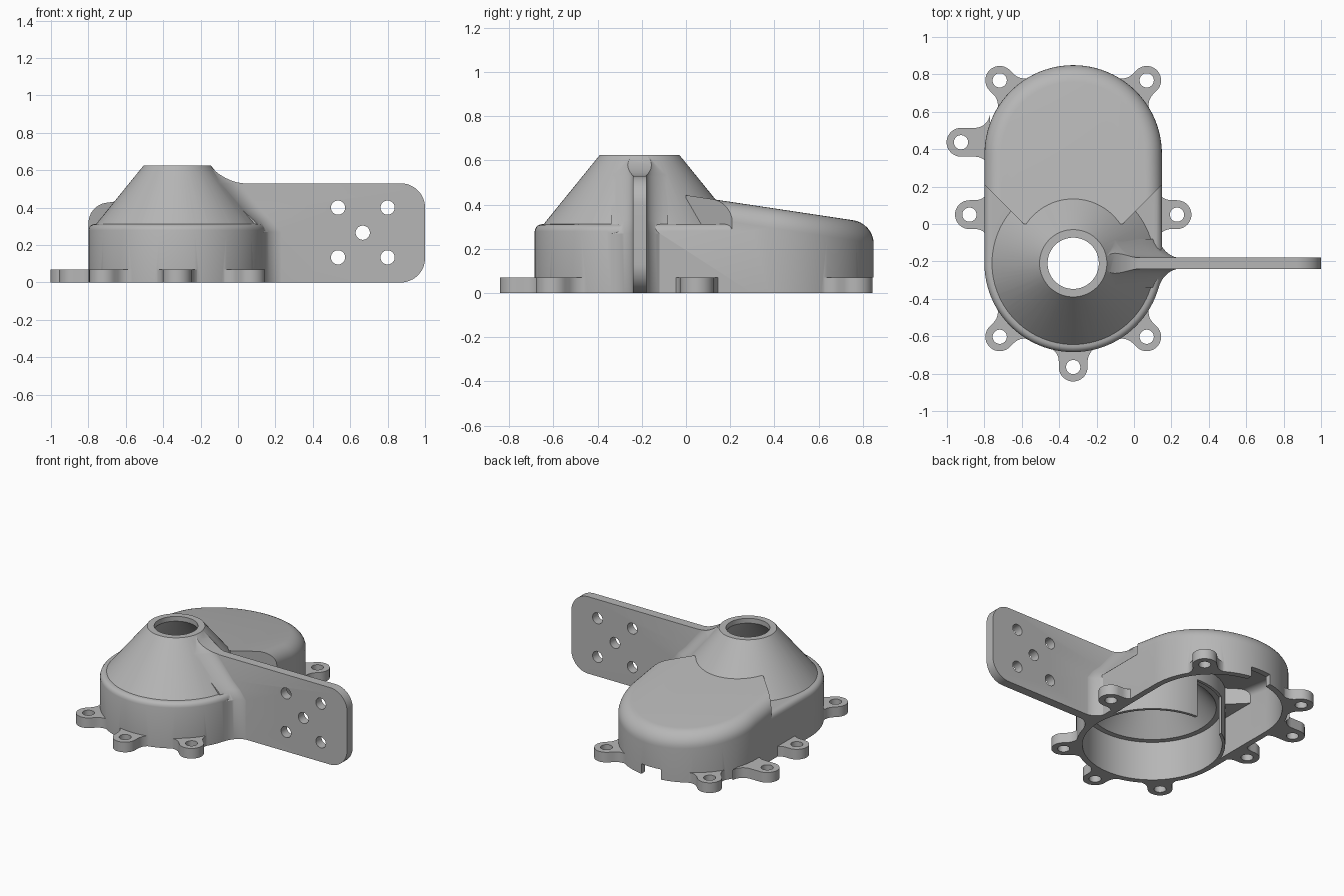
import bpy, bmesh, math
from mathutils import Vector

if "Cube" in bpy.data.objects:
    bpy.data.objects.remove(bpy.data.objects["Cube"])

CX, YF, YB, R = -0.325, -0.21, 0.375, 0.475   # shared axis, front/back arc centres, outer radius
N = 96


def finish(name, bm):
    bmesh.ops.recalc_face_normals(bm, faces=bm.faces)
    me = bpy.data.meshes.new(name)
    bm.to_mesh(me)
    bm.free()
    ob = bpy.data.objects.new(name, me)
    bpy.context.collection.objects.link(ob)
    return ob


def loft(name, rings, cuts=()):
    """Skin closed rings, cap both ends, then trim with (point, outward normal) planes."""
    bm = bmesh.new()
    rows = [[bm.verts.new(p) for p in ring] for ring in rings]
    n = len(rows[0])
    for a, b in zip(rows, rows[1:]):
        for i in range(n):
            j = (i + 1) % n
            bm.faces.new((a[i], a[j], b[j], b[i]))
    bm.faces.new(rows[0])
    bm.faces.new(rows[-1])
    for co, no in cuts:
        res = bmesh.ops.bisect_plane(bm, geom=bm.verts[:] + bm.edges[:] + bm.faces[:],
                                     plane_co=co, plane_no=no, clear_outer=True)
        edges = [e for e in res['geom_cut'] if isinstance(e, bmesh.types.BMEdge)]
        bmesh.ops.edgeloop_fill(bm, edges=edges)
    return finish(name, bm)


def prism(name, pts, z0, z1):
    return loft(name, [[(x, y, z) for x, y in pts] for z in (z0, z1)])


def box(name, x0, x1, y0, y1, z0, z1):
    return prism(name, [(x0, y0), (x1, y0), (x1, y1), (x0, y1)], z0, z1)


def circle(cx, cy, r, n=N):
    return [(cx + r * math.cos(2 * math.pi * i / n), cy + r * math.sin(2 * math.pi * i / n))
            for i in range(n)]


def revolve(name, profile):
    return loft(name, [[(x, y, z) for x, y in circle(CX, YF, r)] for r, z in profile])


def stadium(r):
    h = N // 2
    back = [(CX + r * math.cos(math.pi * i / h), YB + r * math.sin(math.pi * i / h))
            for i in range(h + 1)]
    front = [(CX - r * math.cos(math.pi * i / h), YF - r * math.sin(math.pi * i / h))
             for i in range(h + 1)]
    return back + front


def boolean(target, other, op):
    m = target.modifiers.new(op, 'BOOLEAN')
    m.operation, m.solver, m.object = op, 'EXACT', other
    bpy.context.view_layer.objects.active = target
    bpy.ops.object.modifier_apply(modifier=m.name)
    bpy.data.objects.remove(other, do_unlink=True)


def hump(name, r, drop, fillet, z0, gap):
    """Sloping rounded cover, trimmed to a V at its front."""
    rings = [[(x, y, z0) for x, y in stadium(r)]]
    for k in range(9):
        a = k * math.pi / 16
        rings.append([(x, y, 0.443 - 0.15 * y - drop - fillet * (1 - math.sin(a)))
                      for x, y in stadium(r - fillet * (1 - math.cos(a)))])
    s = gap * math.sqrt(0.5)
    cuts = [((0.15 - s, 0.21 + s, 0), (1, -1, 0)),
            ((-0.80 + s, 0.21 + s, 0), (-1, -1, 0)),
            ((0, 0.001 + gap, 0), (0, -1, 0))]
    return loft(name, rings, cuts)


def lower(name, r, profile):
    """Straight-walled lower shell that ends inside the hump."""
    return loft(name, [[(x, y, z) for x, y in stadium(r - i)] for i, z in profile],
                [((0, 0.3, 0), (0, 1, 0))])


# --- outer body: lower shell, cone and sloping hump
housing = lower("housing", R, [(0, 0), (0, 0.28), (0.004, 0.294), (0.013, 0.305),
                               (0.026, 0.311), (0.042, 0.312)])
boolean(housing, revolve("cone", [(0.42, 0.2), (0.435, 0.311), (0.18, 0.625)]), 'UNION')
boolean(housing, hump("hump", R - 0.0008, 0, 0.09, 0, 0), 'UNION')

# --- mounting plate with rounded outer corners
prof = [(-0.06, 0), (-0.06, 0.53)]
for zc, a0 in ((0.40, 90), (0.13, 0)):
    for k in range(13):
        a = math.radians(a0 - k * 7.5)
        prof.append((0.87 + 0.13 * math.cos(a), zc + 0.13 * math.sin(a)))
plate = loft("plate", [[(x, y, z) for x, z in prof] for y in (-0.241, -0.179)])
boolean(housing, plate, 'UNION')

# --- flared fillet where the plate runs into the body and up the cone
F = 0.1


def curve(t):
    return F - math.sqrt(max(F * F - (F - t) ** 2, 0))


rings = []
for z, rad in [(0, R), (0.27, R), (0.33, 0.432), (0.38, 0.379), (0.53, 0.257)] + \
              [(0.53 + t, 0.257 - 0.815 * t) for t in (0.005, 0.015, 0.03, 0.05, 0.07, 0.09)]:
    t = max(z - 0.53, 0)
    dmax = curve(t)
    side = []
    for k in range(13):
        d = dmax * (k / 12) ** 1.5
        h = 0.029 + curve(d) * (1 - t / F)
        side.append((CX + math.sqrt(rad * rad - h * h) + d, h))
    side.insert(0, (side[0][0] - 0.03, side[0][1]))
    rings.append([(x, YF + h, z) for x, h in side] + [(x, YF - h, z) for x, h in reversed(side)])
boolean(housing, loft("plate_fillet", rings), 'UNION')

# --- bolt ears with flared necks: centre, point aimed at, distance to the wall
ears = [(-0.325, -0.765, CX, YF, 0.08), (-0.925, 0.437, CX, 0.437, 0.125)]
for sx in (-1, 1):
    ears += [(CX + sx * 0.393, 0.768, CX, YB, 0.08),
             (CX + sx * 0.393, -0.603, CX, YF, 0.08),
             (CX + sx * 0.555, 0.05, CX, 0.05, 0.08)]
for ex, ey, tx, ty, length in ears:
    u = Vector((tx - ex, ty - ey)).normalized()
    v = Vector((-u.y, u.x))
    half = [(-0.077 * math.cos(math.radians(a)), 0.077 * math.sin(math.radians(a)))
            for a in range(0, 91, 9)]
    half += [(length - 0.05 + 0.08 * math.sin(math.radians(a)),
              0.077 + 0.08 * (1 - math.cos(math.radians(a)))) for a in range(0, 91, 10)]
    outline = half + [(s, -w) for s, w in reversed(half[1:])]
    pts = [(ex + u.x * s + v.x * w, ey + u.y * s + v.y * w) for s, w in outline]
    boolean(housing, prism("ear", pts, 0, 0.07), 'UNION')

# --- rear pocket, leaving a thin curved partition with an opening in it
pocket = hump("pocket", 0.435, 0.04, 0.05, -0.02, 0.04)
boolean(pocket, lower("side_pocket", 0.434, [(0, -0.02), (0, 0.27)]), 'UNION')
boolean(pocket, prism("partition", circle(CX, YF, 0.456), -0.1, 1), 'DIFFERENCE')
boolean(housing, pocket, 'DIFFERENCE')

# --- round front chamber with conical roof and top bore
chamber = revolve("chamber", [(0.436, -0.02), (0.436, 0.27), (0.40, 0.27),
                              (0.137, 0.592), (0.137, 0.7)])
boolean(housing, chamber, 'DIFFERENCE')
boolean(housing, box("partition_opening", -0.56, -0.31, 0.0, 0.30, -0.02, 0.265), 'DIFFERENCE')

# --- notch in the rear wall
boolean(housing, box("rear_notch", CX - 0.075, CX + 0.075, 0.74, 0.9, -0.02, 0.07), 'DIFFERENCE')

# --- bolt holes in ears and plate
for ex, ey, *_ in ears:
    boolean(housing, prism("ear_hole", circle(ex, ey, 0.038, 32), -0.02, 0.12), 'DIFFERENCE')
for hx, hz in ((0.535, 0.4), (0.8, 0.4), (0.667, 0.266), (0.535, 0.134), (0.8, 0.134)):
    hole = loft("plate_hole", [[(x, y, z) for x, z in circle(hx, hz, 0.038, 32)]
                               for y in (-0.3, -0.1)])
    boolean(housing, hole, 'DIFFERENCE')

# --- single grey finish
grey = bpy.data.materials.new("plain grey")
grey.diffuse_color = (0.47, 0.47, 0.47, 1)
grey.use_nodes = True
grey.node_tree.nodes["Principled BSDF"].inputs["Base Color"].default_value = grey.diffuse_color
housing.data.materials.clear()
housing.data.materials.append(grey)
for p in housing.data.polygons:
    p.material_index = 0
bpy.ops.object.select_all(action='DESELECT')
housing.select_set(True)
bpy.context.view_layer.objects.active = housing
bpy.ops.object.shade_smooth_by_angle(angle=math.radians(28))
